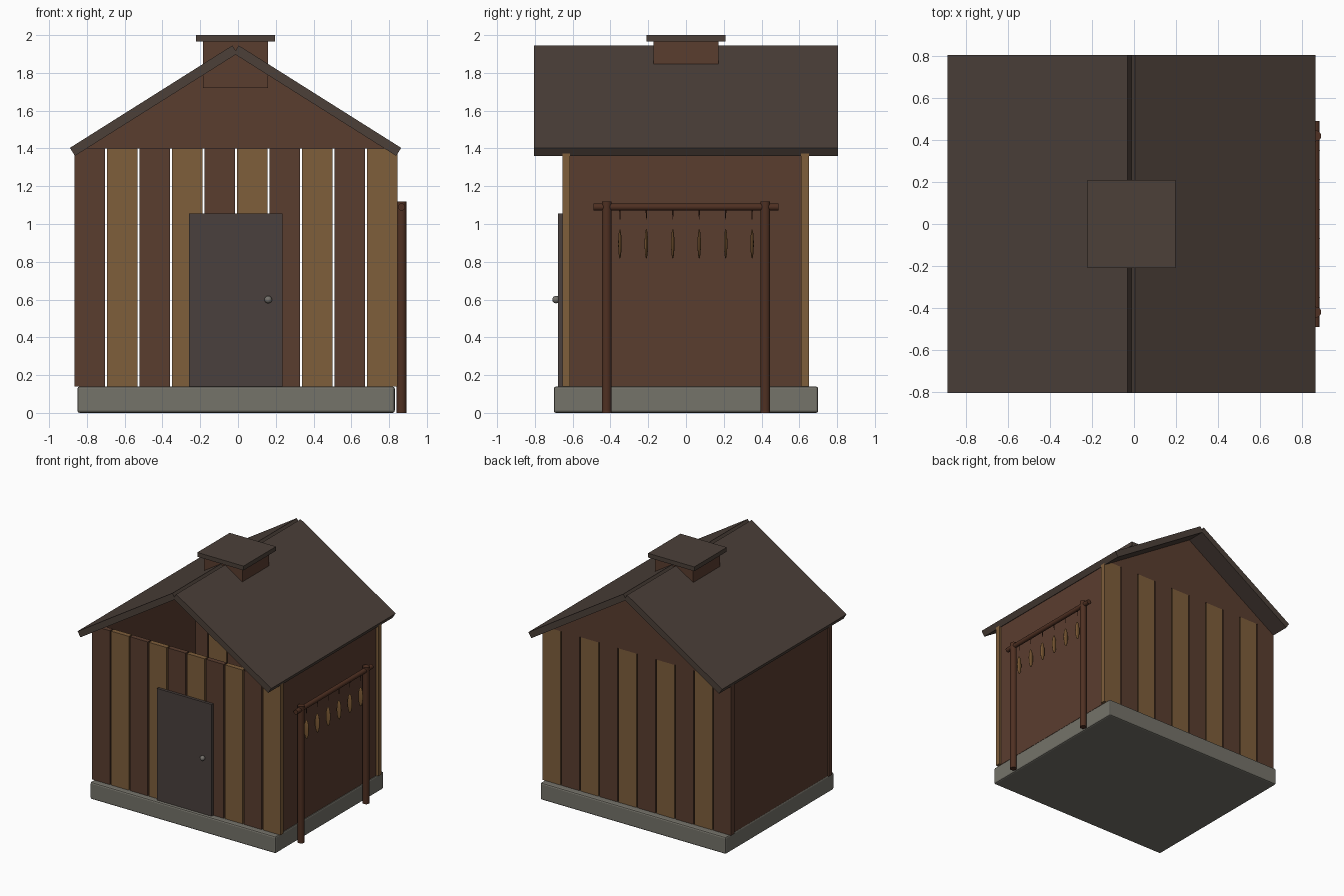
import bpy, bmesh
from math import radians, sin, cos, pi
from mathutils import Matrix, Vector

cube = bpy.data.objects.get("Cube")
if cube:
    bpy.data.objects.remove(cube, do_unlink=True)

CX = -0.013      # centre line of the shed


def material(name, hexcode):
    srgb = [int(hexcode[i:i + 2], 16) / 255 for i in (0, 2, 4)]
    col = [c / 12.92 if c < 0.04 else ((c + 0.055) / 1.055) ** 2.4 for c in srgb] + [1]
    m = bpy.data.materials.new(name)
    m.use_nodes = True
    m.diffuse_color = col
    bsdf = m.node_tree.nodes["Principled BSDF"]
    bsdf.inputs["Base Color"].default_value = col
    bsdf.inputs["Roughness"].default_value = 0.9
    return m


DARK = material("dark wood", "5A3D2F")
LIGHT = material("light wood", "7E5E3B")
ROOF = material("roof slate", "4C4039")
DOOR = material("door grey brown", "4A403D")
STONE = material("stone", "75736A")
POLE = material("pole wood", "4F3022")
FISH = material("dried fish", "7A5833")
METAL = material("knob metal", "75726C")


def make(name, bm, mat, smooth=False):
    bmesh.ops.recalc_face_normals(bm, faces=bm.faces)
    mesh = bpy.data.meshes.new(name)
    bm.to_mesh(mesh)
    bm.free()
    mesh.materials.append(mat)
    ob = bpy.data.objects.new(name, mesh)
    bpy.context.collection.objects.link(ob)
    if smooth:
        bpy.ops.object.select_all(action="DESELECT")
        ob.select_set(True)
        bpy.context.view_layer.objects.active = ob
        bpy.ops.object.shade_smooth_by_angle(angle=radians(40))
    return ob


def box(name, x, y, z, mat):
    """Box from (min, max) pairs."""
    bm = bmesh.new()
    size = Matrix.Diagonal((x[1] - x[0], y[1] - y[0], z[1] - z[0], 1))
    mid = Vector((sum(x), sum(y), sum(z))) / 2
    bmesh.ops.create_cube(bm, size=1, matrix=Matrix.Translation(mid) @ size)
    return make(name, bm, mat)


def prism(name, outline, y0, y1, mat):
    """Outline in x and z, extruded along y."""
    bm = bmesh.new()
    face = bm.faces.new([bm.verts.new((x, y0, z)) for x, z in outline])
    new = bmesh.ops.extrude_face_region(bm, geom=[face])["geom"]
    verts = [v for v in new if isinstance(v, bmesh.types.BMVert)]
    bmesh.ops.translate(bm, verts=verts, vec=(0, y1 - y0, 0))
    return make(name, bm, mat)


def rod(name, centre, radius, length, mat, along_y=False, tip=None):
    bm = bmesh.new()
    mat4 = Matrix.Translation(centre)
    if along_y:
        mat4 = mat4 @ Matrix.Rotation(pi / 2, 4, "X")
    bmesh.ops.create_cone(bm, cap_ends=True, segments=20, radius1=radius,
                          radius2=radius if tip is None else tip,
                          depth=length, matrix=mat4)
    return make(name, bm, mat, True)


def ball(name, centre, scale, mat):
    bm = bmesh.new()
    bmesh.ops.create_uvsphere(bm, u_segments=16, v_segments=10, radius=1,
                              matrix=Matrix.Translation(centre) @ Matrix.Diagonal((*scale, 1)))
    return make(name, bm, mat, True)


# Stone base with softened edges
base = box("foundation", (-0.85, 0.83), (-0.7, 0.7), (0, 0.14), STONE)
bevel = base.modifiers.new("soft_edges", "BEVEL")
bevel.width = 0.012
bevel.segments = 2

# Front and back plank walls, alternating wood with narrow gaps
for wall, y in (("front", (-0.655, -0.615)), ("back", (0.61, 0.65))):
    for i in range(10):
        x = -0.865 + 0.172 * i
        box(f"{wall}_plank_{i + 1}", (x, x + 0.162), y, (0.14, 1.4), LIGHT if i % 2 else DARK)

# Solid side walls
box("left_wall", (0.785, 0.825), (-0.615, 0.61), (0.14, 1.385), DARK)
box("right_wall", (-0.85, -0.81), (-0.615, 0.61), (0.14, 1.385), DARK)

# Gable fills the back only; the front is open under the roof
prism("back_gable", [(CX - 0.81, 1.4), (CX + 0.81, 1.4), (CX, 1.91)], 0.61, 0.65, DARK)

# Two tilted roof slabs meeting in a notched ridge
slope = radians(32.2)
thick = 0.05
drop = Vector((sin(slope), -cos(slope))) * thick
for side, s in (("right", -1), ("left", 1)):
    ridge, eave = Vector((-0.017, 1.945)), Vector((-0.877, 1.403))
    corners = [ridge, eave, eave + drop, ridge + drop]
    prism(f"{side}_roof", [(CX - s * p.x, p.y) for p in corners], -0.805, 0.805, ROOF)

# Roof vent with flat cap
box("vent", (-0.185, 0.16), (-0.173, 0.172), (1.72, 1.965), DARK)
box("vent_cap", (-0.222, 0.197), (-0.21, 0.21), (1.965, 2.0), ROOF)

# Door and knob
box("door", (-0.26, 0.235), (-0.677, -0.655), (0.14, 1.055), DOOR)
ball("door_knob", (0.16, -0.688, 0.6), (0.02, 0.02, 0.02), METAL)

# Drying rack beside the wall
RX = 0.866
for end, y in (("front", -0.42), ("back", 0.42)):
    rod(f"{end}_rack_post", (RX, y, 0.56), 0.026, 1.12, POLE)
rod("rack_bar", (RX, 0, 1.09), 0.019, 0.98, POLE, along_y=True)
for i in range(6):
    y = -0.35 + 0.14 * i
    rod(f"string_{i + 1}", (RX, y, 1.055), 0.002, 0.06, POLE, tip=0.004)
    ball(f"hanging_fish_{i + 1}", (RX, y, 0.895), (0.02, 0.009, 0.078), FISH)
